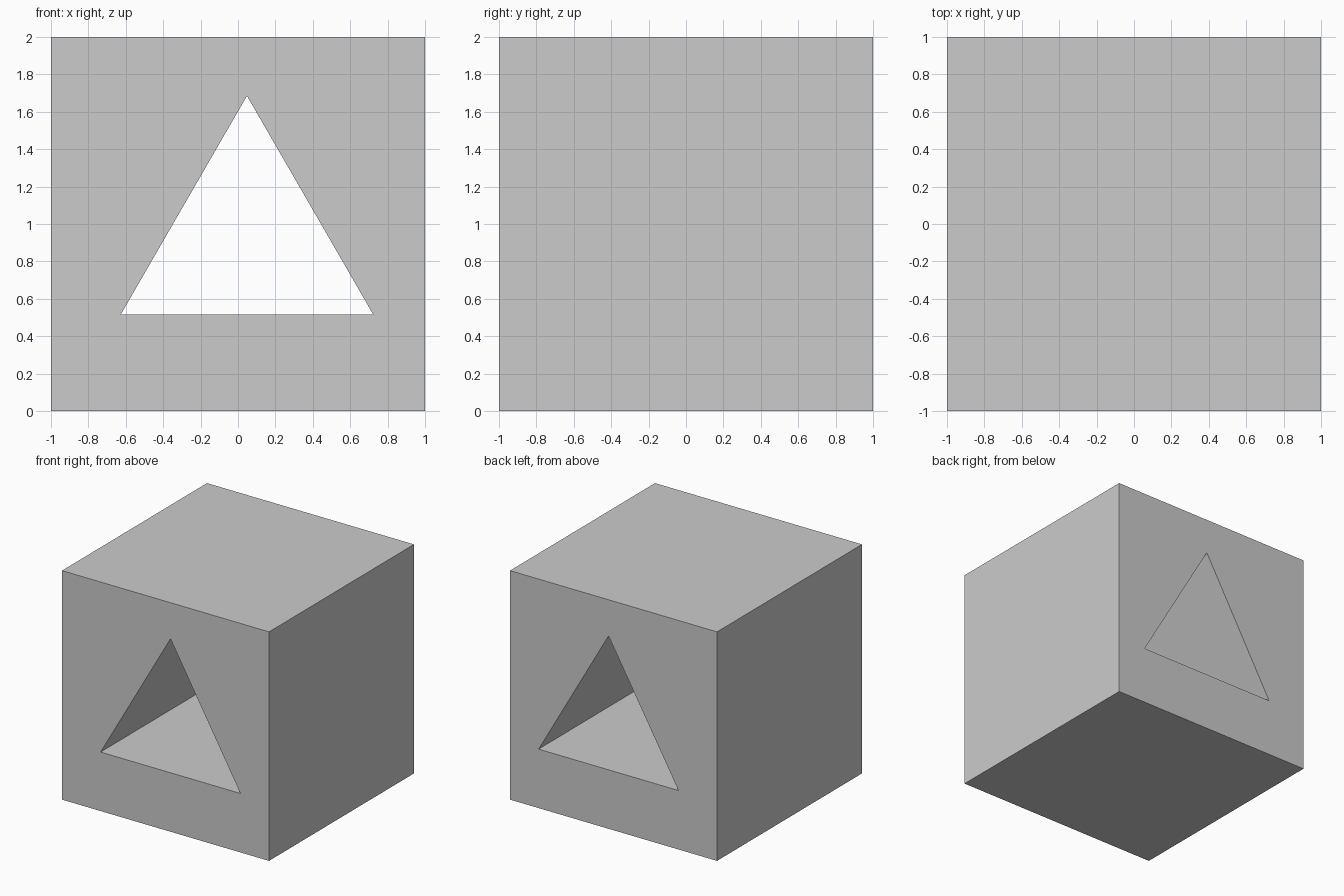
import bpy
from math import radians

if "Cube" in bpy.data.objects:
    bpy.data.objects.remove(bpy.data.objects["Cube"])

# Solid cube standing on the ground
bpy.ops.mesh.primitive_cube_add(size=2, location=(0, 0, 1))
block = bpy.context.object
block.name = "block"

# Equilateral triangular prism along y, apex up
bpy.ops.mesh.primitive_cylinder_add(vertices=3, radius=0.78, depth=3,
                                    location=(0.048, 0, 0.905),
                                    rotation=(radians(90), 0, 0))
cutter = bpy.context.object
cutter.name = "tunnel_cutter"

# Cut the tunnel straight through from front to back
tunnel = block.modifiers.new("tunnel", 'BOOLEAN')
tunnel.operation = 'DIFFERENCE'
tunnel.solver = 'EXACT'
tunnel.object = cutter
bpy.context.view_layer.objects.active = block
bpy.ops.object.modifier_apply(modifier=tunnel.name)
bpy.data.objects.remove(cutter, do_unlink=True)
